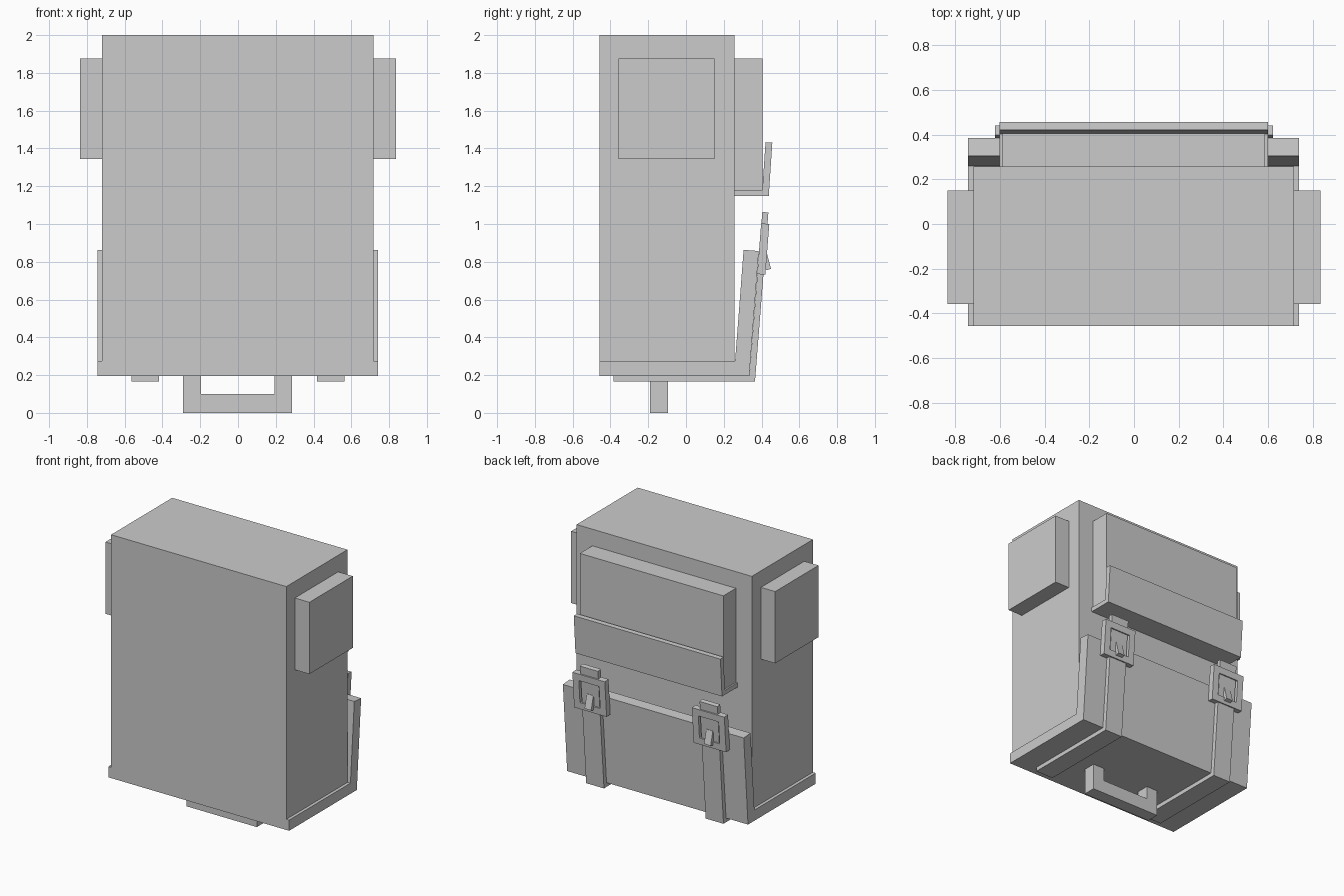
import bpy, bmesh
from mathutils import Vector

if "Cube" in bpy.data.objects:
    bpy.data.objects.remove(bpy.data.objects["Cube"])


def extrude(name, pts, axis, a, b):
    """Extrude a closed profile: axis 'x' takes (y,z) points, 'y' takes (x,z)."""
    bm = bmesh.new()
    vs = [bm.verts.new((a, p, q) if axis == 'x' else (p, a, q)) for p, q in pts]
    face = bm.faces.new(vs)
    ext = bmesh.ops.extrude_face_region(bm, geom=[face])
    moved = [v for v in ext['geom'] if isinstance(v, bmesh.types.BMVert)]
    off = Vector((b - a, 0, 0)) if axis == 'x' else Vector((0, b - a, 0))
    bmesh.ops.translate(bm, verts=moved, vec=off)
    bmesh.ops.recalc_face_normals(bm, faces=bm.faces[:])
    me = bpy.data.meshes.new(name)
    bm.to_mesh(me)
    bm.free()
    ob = bpy.data.objects.new(name, me)
    bpy.context.collection.objects.link(ob)
    return ob


def box(name, x, y, z):
    return extrude(name, [(y[0], z[0]), (y[1], z[0]), (y[1], z[1]), (y[0], z[1])], 'x', *x)


def mirror(ob):
    ob.modifiers.new("mirror", 'MIRROR').use_axis[0] = True
    return ob


# Main bag body and side pockets
box("bag_body", (-0.72, 0.717), (-0.458, 0.258), (0.275, 2.0))
mirror(box("side_pocket", (0.717, 0.836), (-0.358, 0.15), (1.345, 1.877)))

# Large flap wrapping the lower end and leaning outward
extrude("main_flap", [(-0.458, 0.196), (0.335, 0.196), (0.385, 0.857), (0.305, 0.863),
                      (0.26, 0.275), (-0.458, 0.275)], 'x', -0.743, 0.74)

# Pocket on the back face, with its own flap
box("back_pocket", (-0.59, 0.587), (0.258, 0.405), (1.18, 1.877))
extrude("pocket_flap", [(0.258, 1.147), (0.438, 1.147), (0.457, 1.431), (0.421, 1.433),
                        (0.404, 1.18), (0.258, 1.18)], 'x', -0.602, 0.6)

# Straps following the flap
S = 0.49
mirror(extrude("strap", [(-0.385, 0.165), (0.365, 0.165), (0.436, 1.06), (0.404, 1.065),
                         (0.335, 0.196), (-0.385, 0.196)], 'x', S - 0.073, S + 0.073))

# Buckle frames: four bars leaning with the strap
def lean(z):
    return 0.377 + (z - 0.735) * 0.078


def buckle_bar(name, x0, x1, z0, z1):
    t = 0.043
    mirror(extrude(name, [(lean(z0), z0), (lean(z0) + t, z0 - 0.003),
                          (lean(z1) + t, z1 - 0.003), (lean(z1), z1)], 'x', x0, x1))


w, r, zb, zt = 0.133, 0.05, 0.735, 1.003
buckle_bar("buckle_bottom", S - w, S + w, zb, zb + r)
buckle_bar("buckle_top", S - w, S + w, zt - r, zt)
buckle_bar("buckle_inner_side", S - w, S - w + r, zb + r, zt - r)
buckle_bar("buckle_outer_side", S + w - r, S + w, zb + r, zt - r)

# Buckle prong
mirror(extrude("buckle_prong", [(0.405, 0.86), (0.424, 0.862), (0.45, 0.763), (0.424, 0.755)],
               'x', S - 0.027, S + 0.027))

# U-shaped carry handle
extrude("handle", [(-0.29, 0.196), (-0.29, 0), (0.287, 0), (0.287, 0.196), (0.193, 0.196),
                   (0.193, 0.1), (-0.196, 0.1), (-0.196, 0.196)], 'y', -0.19, -0.095)
